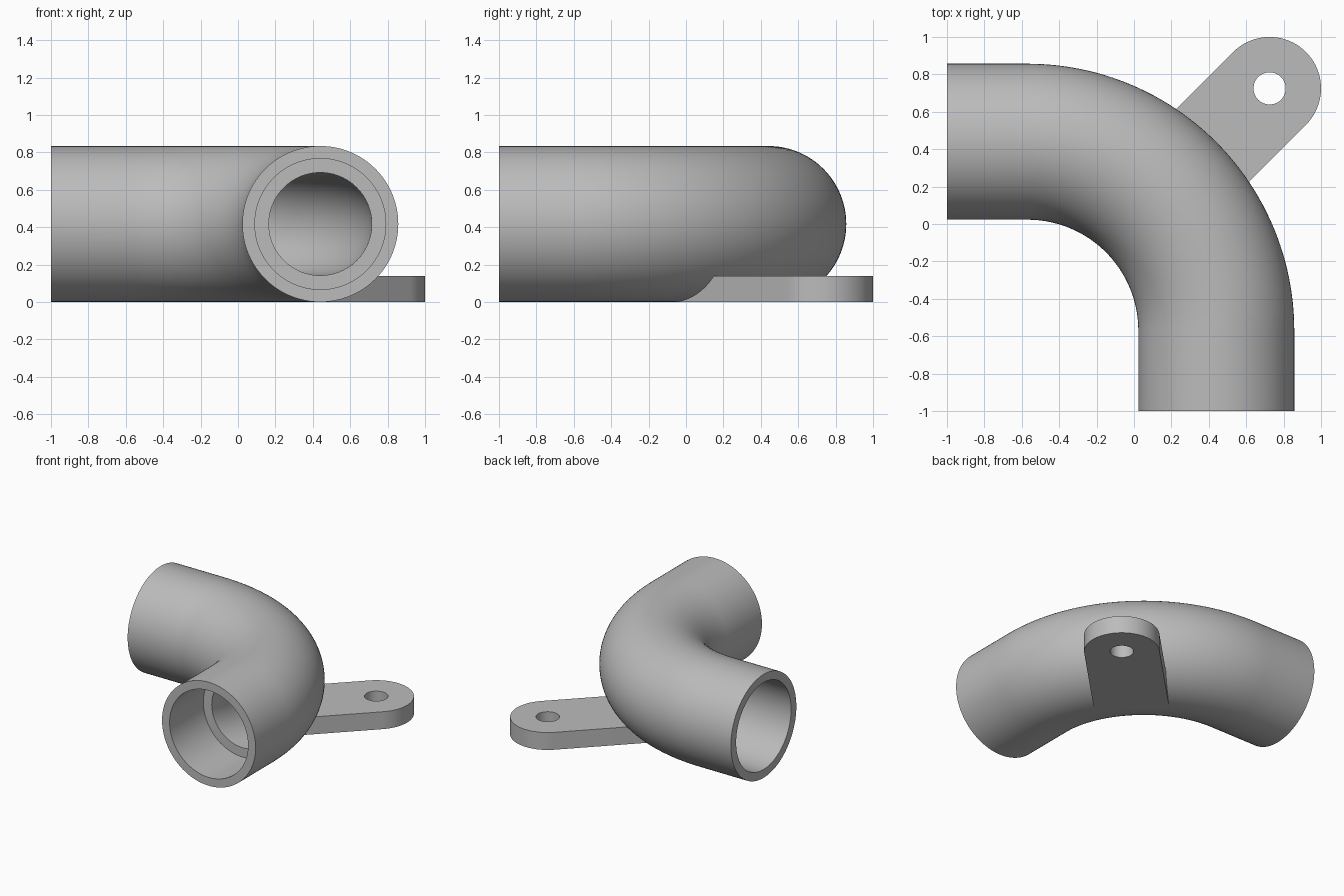
import bpy, bmesh, math
from mathutils import Vector

if "Cube" in bpy.data.objects:
    bpy.data.objects.remove(bpy.data.objects["Cube"])

R_OUT, R_SOCKET, R_BORE = 0.417, 0.35, 0.275   # pipe radii
AXIS, BEND = 0.44, -0.57                       # leg axis offset, bend centre
BEND_R = AXIS - BEND
SIDES, STEPS = 96, 48

grey = bpy.data.materials.new("grey plastic")
grey.diffuse_color = (0.5, 0.5, 0.5, 1)
grey.use_nodes = True
grey.node_tree.nodes["Principled BSDF"].inputs["Base Color"].default_value = grey.diffuse_color


def finish(obj):
    obj.data.materials.clear()
    obj.data.materials.append(grey)
    bpy.ops.object.select_all(action='DESELECT')
    obj.select_set(True)
    bpy.context.view_layer.objects.active = obj
    bpy.ops.object.shade_smooth_by_angle(angle=math.radians(30))


def bend_stations(radius):
    """Stations (x, y, heading angle, radius) along the quarter bend."""
    out = []
    for i in range(STEPS + 1):
        a = math.pi / 2 * i / STEPS
        out.append((BEND + BEND_R * math.cos(a), BEND + BEND_R * math.sin(a), a, radius))
    return out


# Elbow pipe: outer skin one way, stepped bore back the other way
front, back = (AXIS, -1, 0), (-1, AXIS, math.pi / 2)
outer = [front + (R_OUT,)] + bend_stations(R_OUT) + [back + (R_OUT,)]
bore = bend_stations(R_BORE)
inner = [front + (R_SOCKET,), bore[0][:3] + (R_SOCKET,)] + bore
inner += [bore[-1][:3] + (R_SOCKET,), back + (R_SOCKET,)]
stations = outer + inner[::-1]

bm = bmesh.new()
rings = []
for x, y, a, r in stations:
    side = Vector((math.cos(a), math.sin(a), 0))
    ring = []
    for k in range(SIDES):
        t = 2 * math.pi * k / SIDES
        ring.append(bm.verts.new(Vector((x, y, R_OUT)) + side * (r * math.cos(t))
                                 + Vector((0, 0, r * math.sin(t)))))
    rings.append(ring)
for i, ring in enumerate(rings):
    nxt = rings[(i + 1) % len(rings)]
    for k in range(SIDES):
        m = (k + 1) % SIDES
        bm.faces.new((ring[k], ring[m], nxt[m], nxt[k]))
bmesh.ops.recalc_face_normals(bm, faces=bm.faces)
mesh = bpy.data.meshes.new("elbow_pipe")
bm.to_mesh(mesh)
bm.free()
pipe = bpy.data.objects.new("elbow_pipe", mesh)
bpy.context.collection.objects.link(pipe)
finish(pipe)

# Mounting tab: rounded strap with a screw hole, running out along the diagonal
TAB_R, HOLE_R, TAB_H = 0.275, 0.086, 0.14
tip = 0.725 * math.sqrt(2)
root = BEND * math.sqrt(2) + BEND_R            # underside of the pipe axis


def arc(radius, start, end, n):
    return [(tip + radius * math.cos(start + (end - start) * i / n),
             radius * math.sin(start + (end - start) * i / n)) for i in range(n + 1)]


outline = [(root, -TAB_R)] + arc(TAB_R, -math.pi / 2, math.pi / 2, 40) + [(root, TAB_R)]
hole = arc(HOLE_R, 0, 2 * math.pi, 48)[:-1]
curve = bpy.data.curves.new("mounting_tab", 'CURVE')
curve.dimensions = '2D'
curve.fill_mode = 'BOTH'
curve.extrude = TAB_H / 2
for points in (outline, hole):
    spline = curve.splines.new('POLY')
    spline.points.add(len(points) - 1)
    for p, (u, v) in zip(spline.points, points):
        p.co = (u, v, 0, 1)
    spline.use_cyclic_u = True
tab = bpy.data.objects.new("mounting_tab", curve)
tab.location.z = TAB_H / 2
tab.rotation_euler.z = math.pi / 4
bpy.context.collection.objects.link(tab)
bpy.ops.object.select_all(action='DESELECT')
tab.select_set(True)
bpy.context.view_layer.objects.active = tab
bpy.ops.object.convert(target='MESH')
tab = bpy.context.view_layer.objects.active
tab.name = "mounting_tab"

# Weld the strap's walls to its caps
bm = bmesh.new()
bm.from_mesh(tab.data)
bmesh.ops.remove_doubles(bm, verts=bm.verts, dist=0.0005)
bmesh.ops.recalc_face_normals(bm, faces=bm.faces)
bm.to_mesh(tab.data)
bm.free()
finish(tab)
